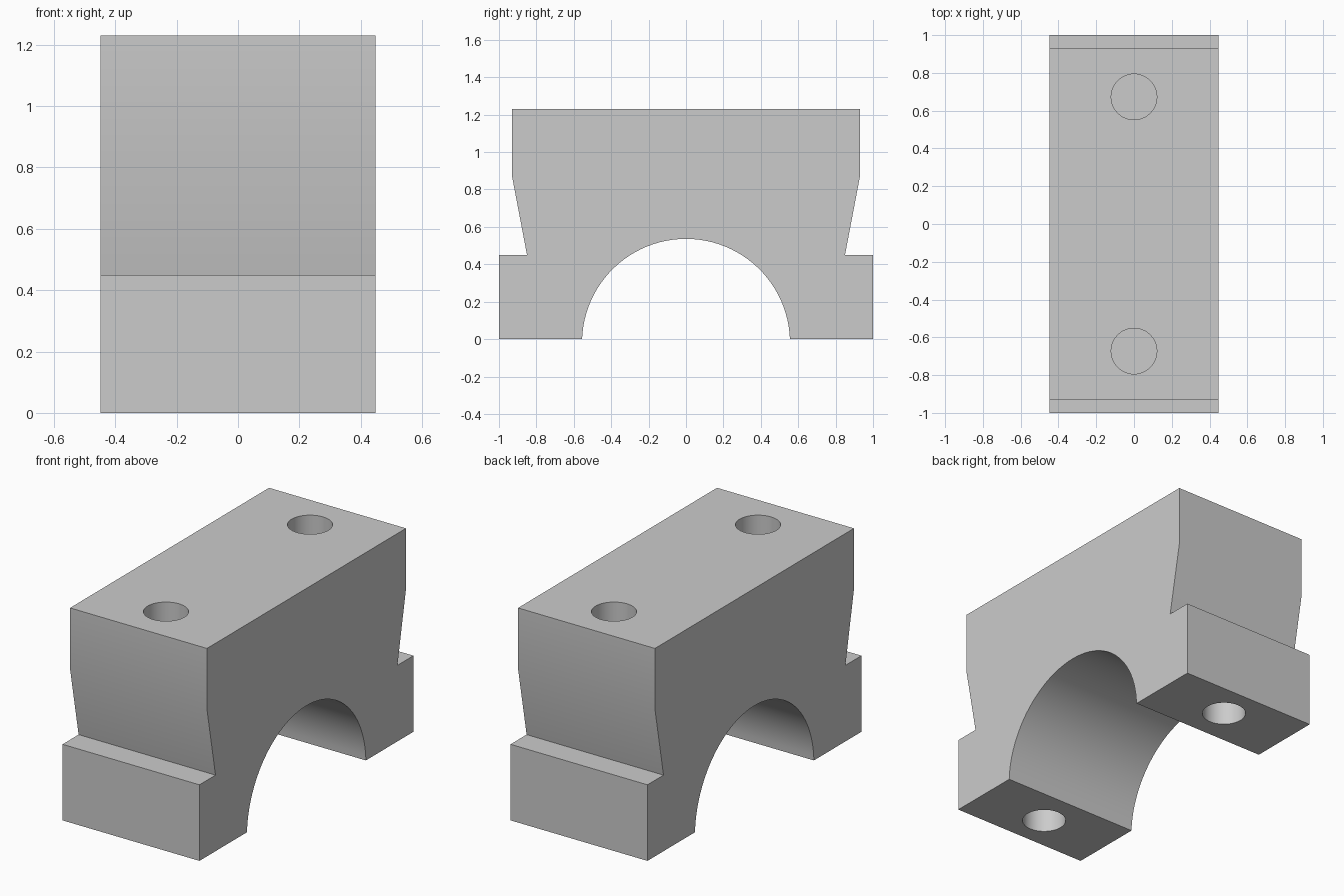
import bpy
import bmesh
from math import sin, cos, acos, radians

HALF_WIDTH = 0.448
HEIGHT = 1.23
ARCH_RADIUS, ARCH_Z = 0.556, -0.02
ARCH_STEPS = 48

if "Cube" in bpy.data.objects:
    bpy.data.objects.remove(bpy.data.objects["Cube"], do_unlink=True)

grey = bpy.data.materials.new("plain grey")
grey.use_nodes = True
colour = (0.6, 0.6, 0.6, 1)
grey.diffuse_color = colour
grey.node_tree.nodes["Principled BSDF"].inputs["Base Color"].default_value = colour


def add_object(name, bm):
    mesh = bpy.data.meshes.new(name)
    bmesh.ops.recalc_face_normals(bm, faces=bm.faces)
    bm.to_mesh(mesh)
    bm.free()
    mesh.materials.append(grey)
    obj = bpy.data.objects.new(name, mesh)
    bpy.context.collection.objects.link(obj)
    return obj


# Side profile: one half of the outline from foot to top, then mirrored
half = [(1, 0), (1, 0.45), (0.85, 0.45), (0.93, 0.87), (0.93, HEIGHT)]
outline = half + [(-y, z) for y, z in reversed(half)]

# Arch between the feet
start = acos(ARCH_Z / -ARCH_RADIUS)
half_angle = start
for i in range(ARCH_STEPS + 1):
    a = -half_angle + 2 * half_angle * i / ARCH_STEPS
    z = max(0, ARCH_Z + ARCH_RADIUS * cos(a))
    outline.append((ARCH_RADIUS * sin(a), z))

# Saddle block: profile extruded across its width
bm = bmesh.new()
face = bm.faces.new([bm.verts.new((-HALF_WIDTH, y, z)) for y, z in outline])
side = bmesh.ops.extrude_face_region(bm, geom=[face])
verts = [v for v in side["geom"] if isinstance(v, bmesh.types.BMVert)]
bmesh.ops.translate(bm, verts=verts, vec=(2 * HALF_WIDTH, 0, 0))
block = add_object("saddle_block", bm)


# Blind bolt holes in the top and in the underside of the feet
def cut_hole(y, z_low, z_high):
    bm = bmesh.new()
    bmesh.ops.create_cone(bm, cap_ends=True, segments=48, radius1=0.121,
                          radius2=0.121, depth=z_high - z_low)
    bmesh.ops.translate(bm, verts=bm.verts, vec=(0, y, (z_low + z_high) / 2))
    cutter = add_object("hole_cutter", bm)
    cutter.hide_render = True
    mod = block.modifiers.new("hole", 'BOOLEAN')
    mod.operation = 'DIFFERENCE'
    mod.solver = 'EXACT'
    mod.object = cutter
    bpy.ops.object.modifier_apply(modifier=mod.name)
    bpy.data.objects.remove(cutter, do_unlink=True)


bpy.ops.object.select_all(action='DESELECT')
block.select_set(True)
bpy.context.view_layer.objects.active = block
for s in (-1, 1):
    cut_hole(s * 0.673, HEIGHT - 0.45, HEIGHT + 0.1)
    cut_hole(s * 0.785, -0.1, 0.35)

bpy.ops.object.shade_smooth_by_angle(angle=radians(30))
